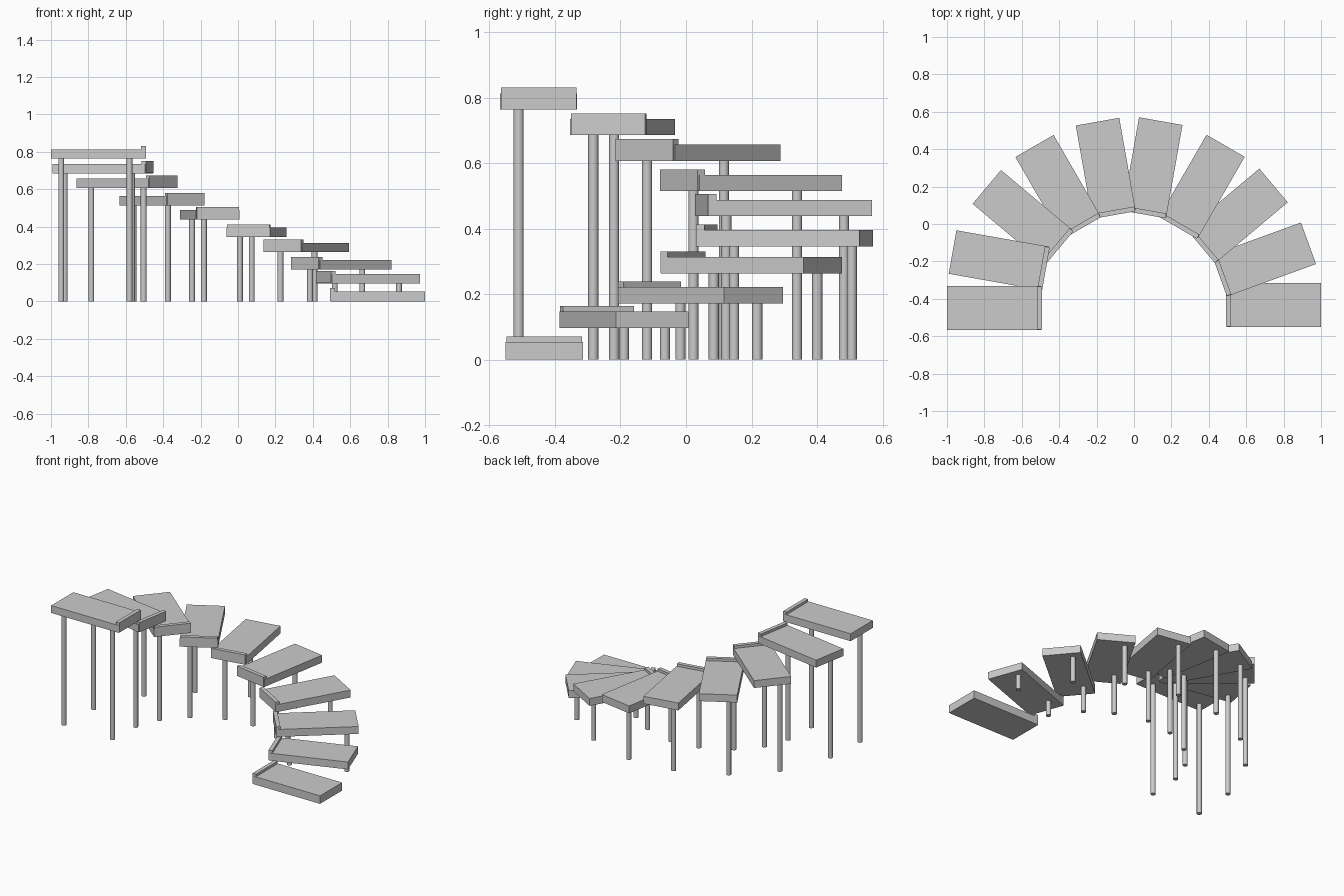
import bpy
from math import radians, cos, sin
from mathutils import Vector, Matrix

if "Cube" in bpy.data.objects:
    bpy.data.objects.remove(bpy.data.objects["Cube"])

LENGTH, WIDTH, THICK = 0.502, 0.236, 0.05

# outer-end midpoint (x, y), underside z, heading in degrees
STEPS = [
    (1.000, -0.433, 0.004, 0),
    (0.933, -0.103, 0.097, 20),
    (0.746, 0.206, 0.171, 40),
    (0.490, 0.418, 0.263, 60),
    (0.143, 0.550, 0.345, 80),
    (-0.195, 0.547, 0.438, 100),
    (-0.532, 0.417, 0.514, 120),
    (-0.787, 0.198, 0.606, 140),
    (-0.970, -0.150, 0.685, 170),
    (-1.000, -0.450, 0.763, 180),
]


def box(name, lo, hi, frame):
    """Box between two local corners, placed by a frame matrix."""
    bpy.ops.mesh.primitive_cube_add(size=1)
    ob = bpy.context.object
    ob.name = name
    lo, hi = Vector(lo), Vector(hi)
    size = hi - lo
    ob.data.transform(Matrix.Translation((lo + hi) / 2)
                      @ Matrix.Diagonal((*size, 1)))
    ob.matrix_world = frame
    return ob


for i, (x, y, z, deg) in enumerate(STEPS):
    frame = Matrix.Translation((x, y, z)) @ Matrix.Rotation(radians(deg), 4, 'Z')
    base = -z if i == 0 else 0          # lowest tread sits on the ground
    # flat tread slab
    box(f"tread_{i}", (-LENGTH, -WIDTH / 2, base), (0, WIDTH / 2, THICK), frame)
    # raised kerb along the inner end
    box(f"inner_kerb_{i}", (-LENGTH - 0.005, -0.115, base + 0.001),
        (-LENGTH + 0.021, 0.115, THICK + 0.017), frame)
    if i == 0:
        continue
    # two round posts down to the ground
    for label, d in (("outer", -0.055), ("inner", -0.42)):
        p = frame @ Vector((d, 0.061, 0))
        h = z + 0.005
        bpy.ops.mesh.primitive_cylinder_add(vertices=16, radius=0.0155, depth=h,
                                            location=(p.x, p.y, h / 2))
        bpy.context.object.name = f"{label}_post_{i}"
        bpy.ops.object.shade_smooth_by_angle(angle=radians(40))
